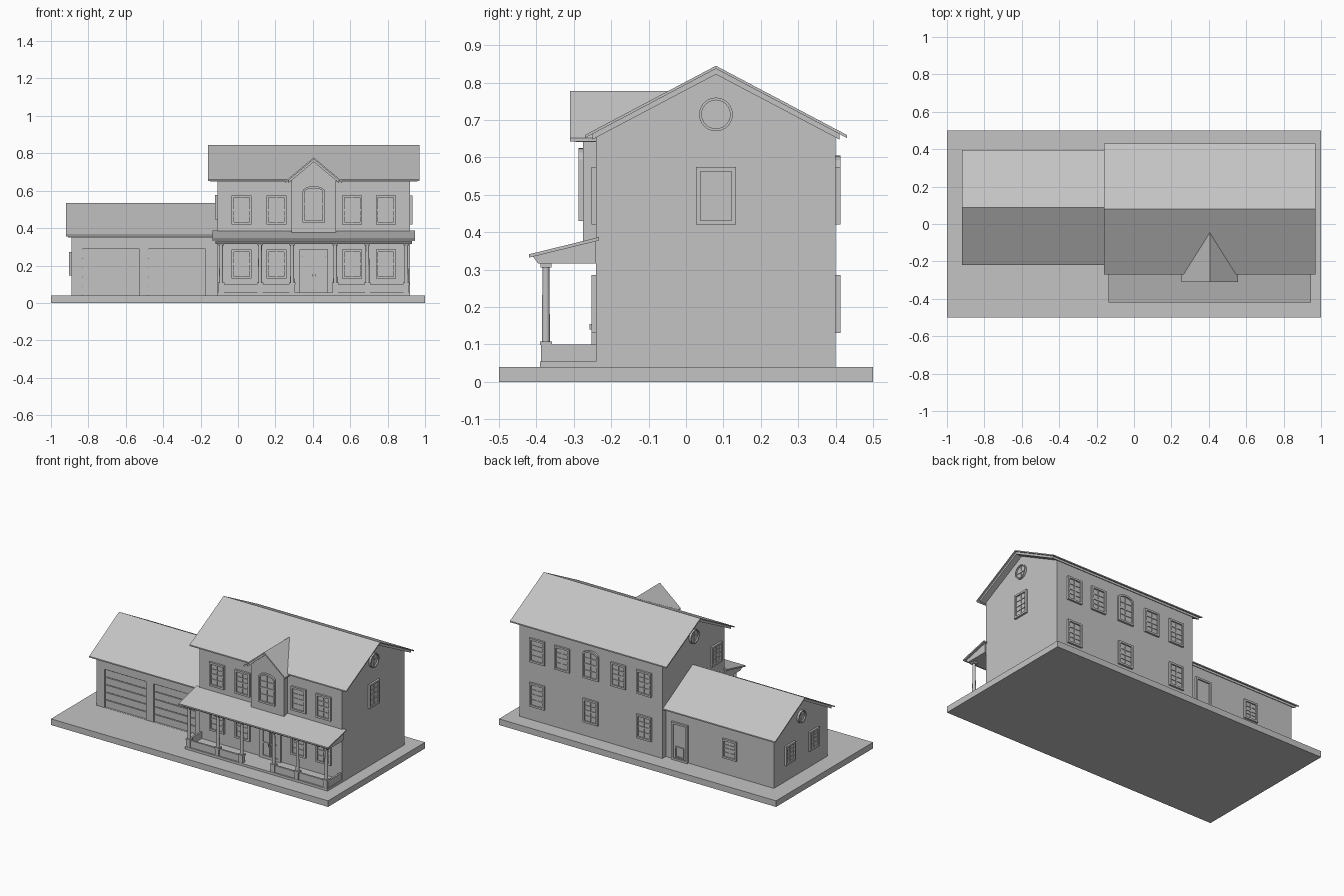
import bpy, bmesh
from math import pi, sin, cos
from mathutils import Matrix, Vector

if "Cube" in bpy.data.objects:
    bpy.data.objects.remove(bpy.data.objects["Cube"])

GREY = (0.55, 0.55, 0.55, 1)
mat = bpy.data.materials.new("plain_grey")
mat.use_nodes = True
mat.diffuse_color = GREY
mat.node_tree.nodes["Principled BSDF"].inputs["Base Color"].default_value = GREY


def finish(name, bm):
    bmesh.ops.recalc_face_normals(bm, faces=bm.faces)
    me = bpy.data.meshes.new(name)
    bm.to_mesh(me)
    bm.free()
    me.materials.append(mat)
    ob = bpy.data.objects.new(name, me)
    bpy.context.collection.objects.link(ob)
    return ob


def add_box(bm, x0, x1, y0, y1, z0, z1):
    m = Matrix.Translation(((x0 + x1) / 2, (y0 + y1) / 2, (z0 + z1) / 2))
    bmesh.ops.create_cube(bm, size=1, matrix=m @ Matrix.Diagonal((x1 - x0, y1 - y0, z1 - z0, 1)))


def box(name, *size):
    bm = bmesh.new()
    add_box(bm, *size)
    return finish(name, bm)


def prism(name, profile, a, b, axis="x"):
    """Extrude a (horizontal, z) profile along an axis from a to b."""
    bm = bmesh.new()
    place = (lambda p, t: (t, p[0], p[1])) if axis == "x" else (lambda p, t: (p[0], t, p[1]))
    ends = [[bm.verts.new(place(p, t)) for p in profile] for t in (a, b)]
    bm.faces.new(ends[0])
    bm.faces.new(ends[1])
    n = len(profile)
    for i in range(n):
        j = (i + 1) % n
        bm.faces.new((ends[0][i], ends[0][j], ends[1][j], ends[1][i]))
    return finish(name, bm)


def gable(left, right, base, eave, peak):
    mid = (left + right) / 2
    return [(left, base), (right, base), (right, eave), (mid, peak), (left, eave)]


def chevron(left, right, eave, peak, thick):
    mid = (left + right) / 2
    return [(left, eave), (mid, peak), (right, eave),
            (right, eave - thick), (mid, peak - thick), (left, eave - thick)]


# Outlines of openings, centred on u = 0 and starting at v = 0
def rect(w, h, inset=0):
    a = w / 2 - inset
    return [(-a, inset), (a, inset), (a, h - inset), (-a, h - inset)]


def arch(w, h, inset=0):
    a, rise = w / 2 - inset, 0.03
    top = [(a * cos(pi * i / 10), h - rise + (rise - inset) * sin(pi * i / 10)) for i in range(11)]
    return [(-a, inset), (a, inset)] + top


def disc(w, h, inset=0):
    r = w / 2 - inset
    return [(r * cos(pi * i / 12), h / 2 + r * sin(pi * i / 12)) for i in range(24)]


def opening(name, shape, w, h, at, turn=0, border=0.012, depth=0.013, cols=2, rows=4, pane=0.004):
    """Raised frame, pane and glazing bars; turn is quarter turns from the front."""
    bm = bmesh.new()
    outer, inner = shape(w, h), shape(w, h, border)
    ring = lambda pts, d: [bm.verts.new((u, -d, v)) for u, v in pts]
    loops = [ring(outer, 0), ring(outer, depth), ring(inner, depth), ring(inner, pane)]
    n = len(outer)
    for p, q in zip(loops, loops[1:]):
        for i in range(n):
            j = (i + 1) % n
            bm.faces.new((p[i], p[j], q[j], q[i]))
    bm.faces.new(loops[-1])
    a, b = w / 2 - border, h - border
    bar = 0.0025
    for i in range(1, cols):
        u = -a + 2 * a * i / cols
        add_box(bm, u - bar, u + bar, -pane - 0.004, -pane, border, b)
    for i in range(1, rows):
        v = border + (b - border) * i / rows
        t = bar * (2 if 2 * i == rows else 1)
        add_box(bm, -a, a, -pane - 0.004, -pane, v - t, v + t)
    ob = finish(name, bm)
    ob.matrix_world = Matrix.Translation(Vector(at)) @ Matrix.Rotation(turn * pi / 2, 4, "Z")
    return ob


# Ground slab and the two wall blocks
box("ground_slab", -1, 1, -0.5, 0.5, 0, 0.04)
prism("house_walls", gable(-0.24, 0.40, 0.04, 0.655, 0.826), -0.11, 0.92)
garage = prism("garage_walls", gable(-0.19, 0.365, 0.04, 0.357, 0.515), -0.89, -0.11)

# Roofs with trim boards under them
prism("house_roof", chevron(-0.27, 0.43, 0.66, 0.845, 0.008), -0.16, 0.97)
prism("house_roof_trim", chevron(-0.25, 0.41, 0.663, 0.837, 0.015), -0.15, 0.96)
prism("garage_roof", chevron(-0.22, 0.395, 0.363, 0.535, 0.008), -0.92, -0.11)
prism("garage_roof_trim", chevron(-0.2, 0.375, 0.366, 0.527, 0.015), -0.91, -0.11)

# Front bay with its own gable
prism("bay_walls", gable(0.285, 0.525, 0.36, 0.655, 0.762), -0.275, -0.05, "y")
prism("bay_roof", chevron(0.255, 0.555, 0.652, 0.778, 0.01), -0.31, -0.04, "y")
prism("bay_roof_trim", chevron(0.27, 0.54, 0.655, 0.768, 0.014), -0.295, -0.06, "y")

# Garage doors set into the wall
for i, x in enumerate((-0.68, -0.327)):
    cutter = box("door_cutter", x - 0.15, x + 0.15, -0.25, -0.175, 0.041, 0.29)
    mod = garage.modifiers.new("door_recess", "BOOLEAN")
    mod.operation, mod.object, mod.solver = "DIFFERENCE", cutter, "EXACT"
    bpy.context.view_layer.objects.active = garage
    bpy.ops.object.modifier_apply(modifier=mod.name)
    bpy.data.objects.remove(cutter)
    bm = bmesh.new()
    for k in range(5):
        z = 0.042 + k * 0.0495
        add_box(bm, x - 0.149, x + 0.149, -0.182, -0.174, z, z + 0.045)
    finish(f"garage_door_{i + 1}", bm)

# House windows, front and back
W, H = 0.107, 0.155
MID = 0.405
for i, x in enumerate((0.02, 0.205, 0.61, 0.79)):
    opening(f"front_upper_window_{i + 1}", rect, W, H, (x, -0.24, 0.42))
    opening(f"front_lower_window_{i + 1}", rect, W, H, (x, -0.24, 0.13))
    opening(f"back_upper_window_{i + 1}", rect, W, H, (x, 0.40, 0.42), 2)
for i, x in enumerate((0.02, MID, 0.79)):
    opening(f"back_lower_window_{i + 1}", rect, W, H, (x, 0.40, 0.13), 2)
opening("bay_window", arch, 0.12, 0.195, (MID, -0.275, 0.43))
opening("back_arched_window", arch, 0.115, 0.185, (MID, 0.40, 0.42), 2)

# Gable windows
opening("house_left_window", rect, W, H, (0.92, 0.08, 0.42), 1)
opening("house_right_window", rect, 0.1, 0.13, (-0.11, -0.15, 0.447), 3)
opening("house_left_round_window", disc, 0.09, 0.09, (0.92, 0.08, 0.67), 1, border=0.007, rows=2)
opening("house_right_round_window", disc, 0.09, 0.09, (-0.11, 0.08, 0.67), 3, border=0.007, rows=2)
opening("garage_round_window", disc, 0.08, 0.08, (-0.89, 0.0875, 0.365), 3, border=0.007, rows=2)

# Garage windows and back door
for i, y in enumerate((-0.04, 0.205)):
    opening(f"garage_side_window_{i + 1}", rect, 0.1, 0.125, (-0.89, y, 0.147), 3)
opening("garage_back_window", rect, 0.1, 0.125, (-0.575, 0.365, 0.147), 2)
opening("garage_back_door", rect, 0.115, 0.245, (-0.215, 0.365, 0.04), 2, cols=1, rows=1)
opening("back_door_flap", rect, 0.06, 0.07, (-0.215, 0.369, 0.06), 2, border=0.008, depth=0.008, cols=1, rows=1)

# Front double door
opening("front_door_frame", rect, 0.155, 0.23, (MID, -0.24, 0.055), border=0.018, cols=1, rows=1)
box("front_door_header", 0.345, 0.465, -0.25, -0.24, 0.25, 0.268)
for side, s in (("right", -1), ("left", 1)):
    opening(f"front_door_{side}", rect, 0.058, 0.187, (MID + s * 0.03, -0.242, 0.06),
            border=0.008, depth=0.008, cols=1, rows=2, pane=0.003)
    box(f"door_handle_{side}", MID + s * 0.006 - 0.003, MID + s * 0.006 + 0.003,
        -0.258, -0.248, 0.14, 0.155)

# Porch deck, roof and beam
box("porch_deck", -0.11, 0.92, -0.39, -0.24, 0.04, 0.055)
prism("porch_roof", [(-0.42, 0.341), (-0.232, 0.387), (-0.232, 0.378), (-0.42, 0.332)], -0.135, 0.945)
prism("porch_beam", [(-0.41, 0.336), (-0.395, 0.316), (-0.24, 0.316), (-0.24, 0.378)], -0.12, 0.93)

# Low porch walls, open in front of the door
box("porch_wall_front_right", -0.105, 0.29, -0.381, -0.369, 0.055, 0.10)
box("porch_wall_front_left", 0.52, 0.915, -0.381, -0.369, 0.055, 0.10)
box("porch_wall_end_right", -0.105, -0.093, -0.375, -0.24, 0.055, 0.10)
box("porch_wall_end_left", 0.903, 0.915, -0.375, -0.24, 0.055, 0.10)

# Porch columns on pedestals
for i, x in enumerate((-0.09, 0.118, 0.29, 0.52, 0.692, 0.90)):
    bm = bmesh.new()
    add_box(bm, x - 0.014, x + 0.014, -0.388, -0.361, 0.055, 0.098)
    add_box(bm, x - 0.017, x + 0.017, -0.39, -0.358, 0.098, 0.108)
    add_box(bm, x - 0.015, x + 0.015, -0.389, -0.36, 0.306, 0.317)
    bmesh.ops.create_cone(bm, cap_ends=True, segments=16, radius1=0.011, radius2=0.009, depth=0.21,
                          matrix=Matrix.Translation((x, -0.3745, 0.209)))
    col = finish(f"porch_column_{i + 1}", bm)
    bpy.ops.object.select_all(action="DESELECT")
    col.select_set(True)
    bpy.context.view_layer.objects.active = col
    bpy.ops.object.shade_smooth_by_angle()
